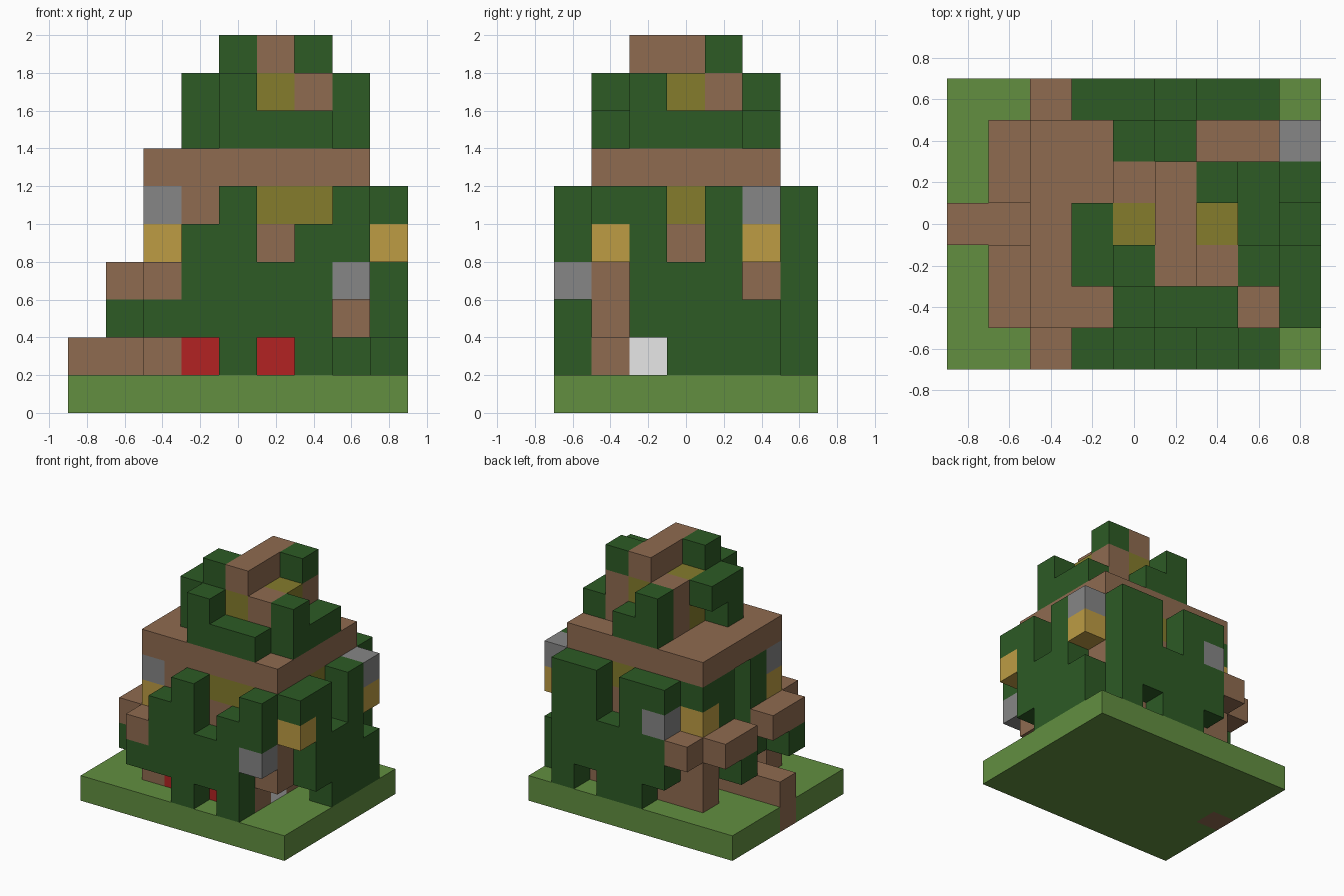
import bpy
import bmesh
from mathutils import Vector

CELL = 0.2
ORIGIN = Vector((-0.9, -0.7, 0.0))

if "Cube" in bpy.data.objects:
    bpy.data.objects.remove(bpy.data.objects["Cube"], do_unlink=True)


def linear(value):
    value /= 255
    return value / 12.92 if value <= 0.04045 else ((value + 0.055) / 1.055) ** 2.4


def material(name, *rgb):
    colour = [linear(v) for v in rgb] + [1.0]
    mat = bpy.data.materials.new(name)
    mat.use_nodes = True
    mat.diffuse_color = colour
    shader = next(n for n in mat.node_tree.nodes if n.type == "BSDF_PRINCIPLED")
    shader.inputs["Base Color"].default_value = colour
    return mat


grass = material("grass green", 98, 143, 64)
leaf = material("leaf green", 45, 91, 37)
wood = material("wood brown", 143, 107, 80)
glass = material("window olive", 133, 124, 44)
glow = material("lantern gold", 189, 156, 68)
stone = material("stone grey", 134, 134, 134)
red = material("flower red", 178, 34, 34)
white = material("flower white", 255, 255, 255)

cells = {}      # grid cell -> part name
part_mats = {}  # part name -> material


def span(value):
    """A single index, or an inclusive (first, last) pair."""
    return (value,) if isinstance(value, int) else range(value[0], value[1] + 1)


def fill(part, mat, x, y, z):
    """Fill a block of grid cells; later blocks replace earlier ones."""
    part_mats[part] = mat
    for i in span(x):
        for j in span(y):
            for k in span(z):
                cells[i, j, k] = part


def hedge_x(part, y, columns):
    """Leaf columns of varying height in a row along x."""
    for x, height in columns.items():
        fill(part, leaf, x, y, height)


def hedge_y(part, x, columns):
    """Leaf columns of varying height in a row along y."""
    for y, height in columns.items():
        fill(part, leaf, x, y, height)


def storey(walls, windows, x, y, z, window_z):
    """Solid walls with a window band between the corner posts."""
    fill(walls, wood, x, y, z)
    inner_x, inner_y = (x[0] + 1, x[1] - 1), (y[0] + 1, y[1] - 1)
    fill(windows, glass, inner_x, y, window_z)
    fill(windows, glass, x, inner_y, window_z)


def build(part):
    """Make one mesh from the exposed cell sides of a part."""
    bm = bmesh.new()
    for cell in [c for c, owner in cells.items() if owner == part]:
        centre = Vector(cell) + Vector((0.5, 0.5, 0.5))
        for axis in range(3):
            for side in (-1, 1):
                normal = Vector((0, 0, 0))
                normal[axis] = side
                if tuple(int(c + n) for c, n in zip(cell, normal)) in cells:
                    continue
                u = Vector((0, 0, 0))
                u[(axis + 1) % 3] = 0.5
                v = normal.cross(u)
                middle = centre + normal / 2
                corners = (middle - u - v, middle + u - v, middle + u + v, middle - u + v)
                bm.faces.new([bm.verts.new(ORIGIN + p * CELL) for p in corners])
    bmesh.ops.remove_doubles(bm, verts=bm.verts, dist=CELL / 100)
    mesh = bpy.data.meshes.new(part)
    bm.to_mesh(mesh)
    bm.free()
    mesh.materials.append(part_mats[part])
    bpy.context.collection.objects.link(bpy.data.objects.new(part, mesh))


# Ground and entrance path
fill("lawn", grass, (0, 8), (0, 6), 0)
fill("path", wood, 0, 3, 0)
fill("path", wood, (0, 2), 3, 1)

# Trunk, flowers and lower room
fill("trunk", wood, (3, 6), (1, 5), 1)
for x in (3, 5):
    fill("red_flowers", red, x, 1, 1)
fill("white_flower", white, 6, 2, 1)
storey("lower_walls", "lower_windows", (3, 7), (1, 5), (2, 5), 5)

# Porch posts and beams, front and back
for y, tip, beam in ((1, 0, (1, 2)), (5, 6, (4, 5))):
    fill("porch_posts", wood, 2, y, (1, 3))
    fill("porch_beams", wood, 2, tip, 3)
    fill("porch_beams", wood, 1, beam, 3)

# Leaves around the lower room
hedge_x("front_leaves", 0, {2: 2, 3: (2, 4), 4: (1, 5), 5: (2, 3), 6: (1, 4), 7: (4, 5)})
hedge_x("back_leaves", 6, {3: (2, 5), 4: (1, 5), 5: (1, 3), 6: (2, 5), 7: (1, 5)})
hedge_y("left_leaves", 8, {1: 5, 2: (2, 5), 3: (1, 3), 4: (1, 5), 5: (1, 2)})
hedge_y("right_leaves", 2, {2: (2, 5), 4: (2, 5), 5: 5})
for y in (1, 4):
    fill("porch_leaves", leaf, 1, y, 2)

# Hanging lanterns and stones
for x, y in ((2, 1), (2, 5), (8, 1), (8, 5)):
    fill("lanterns", glow, x, y, 4)
for x, y in ((2, 1), (8, 5)):
    fill("lantern_caps", stone, x, y, 5)
fill("front_stone", stone, 7, 0, 3)
fill("back_stone", stone, 3, 6, 4)

# Upper deck and upper room
fill("deck", wood, (2, 7), (1, 5), 6)
storey("upper_walls", "upper_windows", (4, 6), (2, 4), (7, 8), (7, 8))

# Leaves around the upper room
hedge_x("upper_front_leaves", 1, {4: (7, 8), 5: 7, 6: 7})
hedge_x("upper_back_leaves", 5, {4: (7, 8), 5: 7})
hedge_y("upper_left_leaves", 7, {2: (7, 8), 3: 7, 4: 7})
hedge_y("upper_right_leaves", 3, {2: (7, 8), 3: 8})

# Roof ridge with leaf tufts
fill("roof_ridge", wood, 5, (2, 4), 9)
for x, y in ((4, 2), (6, 4)):
    fill("roof_leaves", leaf, x, y, 9)

for part in part_mats:
    build(part)
